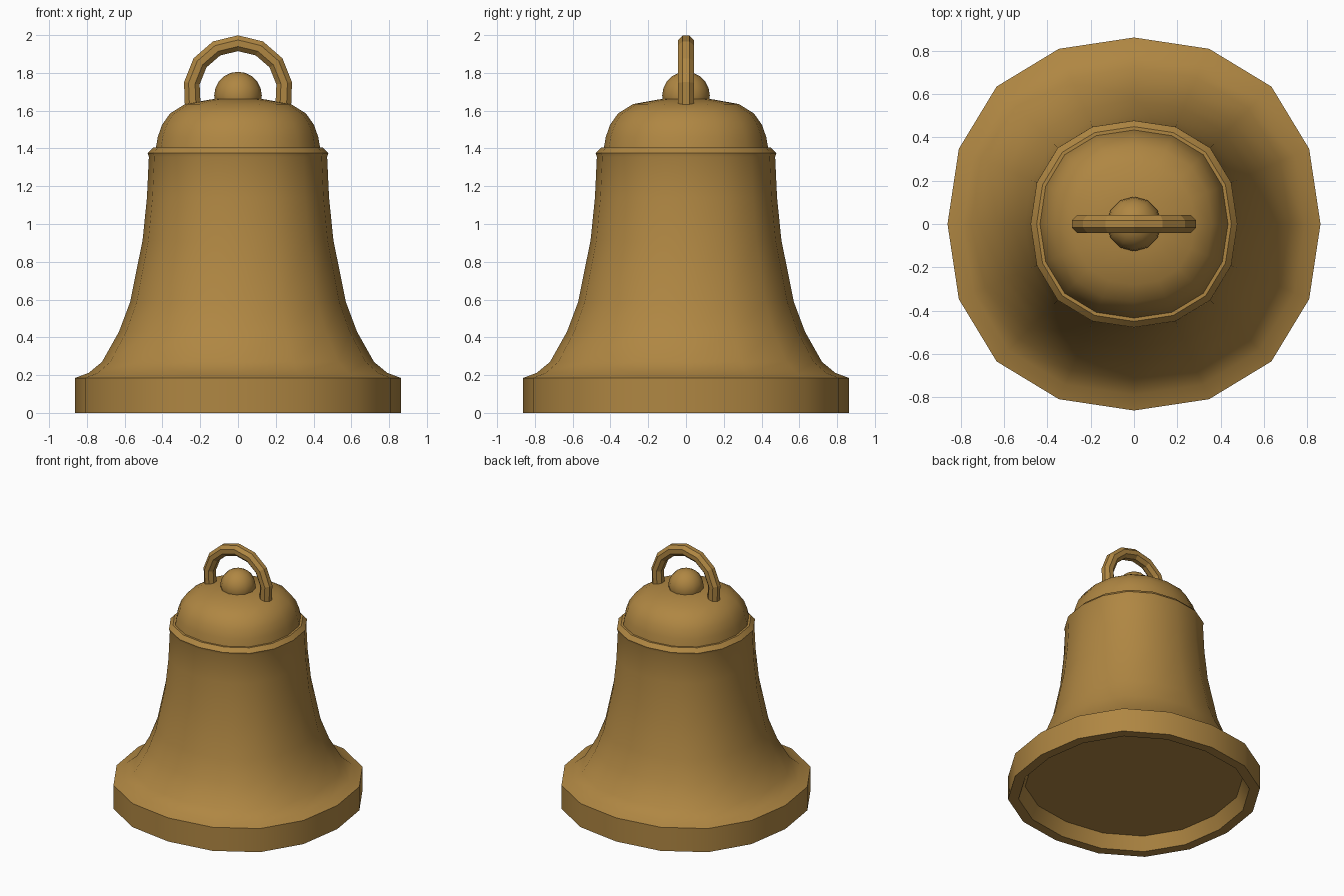
import bpy, bmesh
from math import sin, cos, pi, radians

if "Cube" in bpy.data.objects:
    bpy.data.objects.remove(bpy.data.objects["Cube"])

bronze = bpy.data.materials.new("bronze")
bronze.diffuse_color = (0.43, 0.24, 0.055, 1)
bronze.use_nodes = True
bronze.node_tree.nodes["Principled BSDF"].inputs["Base Color"].default_value = bronze.diffuse_color

# Slightly squared 16-sided outline: (angle, radius factor) per quarter turn
QUARTER = [(0, 1.0), (23.2, 1.022), (45, 1.042), (66.8, 1.022)]
OUTLINE = [(cos(radians(a + 90 * q)) * f, sin(radians(a + 90 * q)) * f)
           for q in range(4) for a, f in QUARTER]


def finish(name, bm, angle):
    bmesh.ops.recalc_face_normals(bm, faces=bm.faces)
    mesh = bpy.data.meshes.new(name)
    bm.to_mesh(mesh)
    bm.free()
    mesh.materials.append(bronze)
    obj = bpy.data.objects.new(name, mesh)
    bpy.context.collection.objects.link(obj)
    if angle:
        mesh.shade_smooth()
        mesh.set_sharp_from_angle(angle=radians(angle))
    return obj


def skin(name, rings, angle):
    """Bridge rings of points and cap both ends."""
    bm = bmesh.new()
    loops = [[bm.verts.new(p) for p in ring] for ring in rings]
    n = len(loops[0])
    for a, b in zip(loops, loops[1:]):
        for i in range(n):
            j = (i + 1) % n
            bm.faces.new((a[i], a[j], b[j], b[i]))
    bm.faces.new(loops[0])
    bm.faces.new(loops[-1])
    return finish(name, bm, angle)


def lathe(name, profile, angle=32):
    return skin(name, [[(r * x, r * y, z) for x, y in OUTLINE] for r, z in profile], angle)


# Flared body with recessed underside, rim and collar
lathe("bell_body", [
    (0.745, 0.10), (0.79, 0.0), (0.862, 0.0), (0.862, 0.185), (0.79, 0.212),
    (0.72, 0.27), (0.63, 0.43), (0.571, 0.587), (0.505, 0.915), (0.482, 1.14),
    (0.472, 1.355), (0.478, 1.375), (0.45, 1.405), (0.42, 1.405)])

# Rounded dome
lathe("dome", [
    (0.437, 1.39), (0.425, 1.46), (0.402, 1.525), (0.36, 1.585),
    (0.28, 1.635), (0.14, 1.66), (0.04, 1.667)])

# Round knob on the dome
bm = bmesh.new()
bmesh.ops.create_uvsphere(bm, u_segments=12, v_segments=10, radius=0.126)
bmesh.ops.translate(bm, verts=bm.verts, vec=(0, 0, 1.68))
finish("top_knob", bm, 40)

# Hanging loop: octagonal tube along an arch
R, T, CZ = 0.247, 0.043, 1.71
stations = [(R * cos(a), CZ + R * sin(a), a)
            for a in (radians(90 + k * 27.3) for k in range(-3, 4))]
stations = [(0.24, 1.632, 0)] + stations + [(-0.24, 1.632, pi)]
rings = []
for x, z, a in stations:
    ring = []
    for i in range(8):
        t = pi / 8 + i * pi / 4
        u, v = T * 1.05 * cos(t), T * 1.05 * sin(t)
        ring.append((x + u * cos(a), v, z + u * sin(a)))
    rings.append(ring)
skin("hanging_loop", rings, 0)
